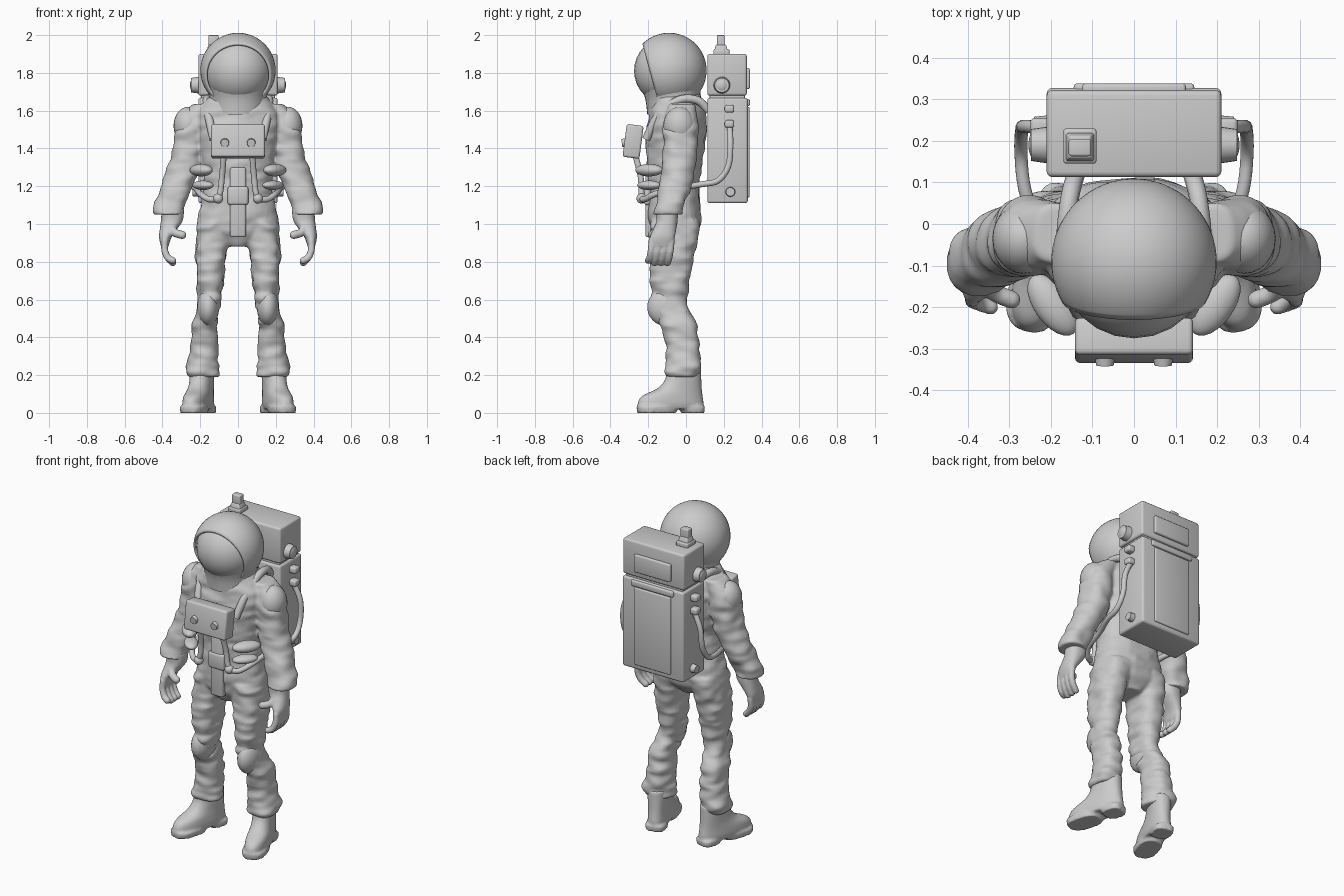
import bpy, bmesh, math
from mathutils import Vector, Matrix, noise

cube = bpy.data.objects.get("Cube")
if cube:
    bpy.data.objects.remove(cube)

grey = bpy.data.materials.new("suit_grey")
grey.use_nodes = True
grey.diffuse_color = (.6, .6, .6, 1)
grey.node_tree.nodes["Principled BSDF"].inputs["Base Color"].default_value = (.6, .6, .6, 1)
SIDES = (("left", 1), ("right", -1))
meshes = []


def add(name, data):
    obj = bpy.data.objects.new(name, data)
    bpy.context.scene.collection.objects.link(obj)
    data.materials.append(grey)
    return obj


def finish(name, bm, voxel=0):
    """Turn a bmesh into an object; a voxel size fuses its overlapping volumes."""
    bmesh.ops.recalc_face_normals(bm, faces=bm.faces)
    mesh = bpy.data.meshes.new(name)
    bm.to_mesh(mesh)
    bm.free()
    obj = add(name, mesh)
    if voxel:
        fuse = obj.modifiers.new("fuse", 'REMESH')
        fuse.mode = 'VOXEL'
        fuse.voxel_size = voxel
        fuse.use_smooth_shade = True
        soften = obj.modifiers.new("soften", 'SMOOTH')
        soften.factor = .5
        soften.iterations = 3
    meshes.append(obj)
    return obj


def spline(points, steps=5):
    """Smooth interpolation through tuples of any length."""
    pts = [Vector(p) for p in points]
    pts = [pts[0]] + pts + [pts[-1]]
    out = []
    for a, b, c, d in zip(pts, pts[1:], pts[2:], pts[3:]):
        for k in range(steps):
            t = k / steps
            out.append(b + (c - a) * (t / 2) + (a * 2 - b * 5 + c * 4 - d) * (t * t / 2)
                       + (b * 3 - a - c * 3 + d) * (t ** 3 / 2))
    return out + [pts[-1]]


def loft(bm, rings, s=1, fold=0, square=2.3, sides=32):
    """Stack of level rounded rings: x, y, z, half width, half depth."""
    loops = []
    for x, y, z, rx, ry in spline(rings):
        loop = []
        for k in range(sides):
            a = math.tau * k / sides
            c, d = math.cos(a), math.sin(a)
            px = math.copysign(abs(c) ** (2 / square), c)
            py = math.copysign(abs(d) ** (2 / square), d)
            f = fold * noise.noise(Vector((x + rx * px, y + ry * py, z * 2.4)) * 10)
            loop.append(bm.verts.new((s * (x + (rx + f) * px), y + (ry + f) * py, z)))
        loops.append(loop)
    for lo, hi in zip(loops, loops[1:]):
        for k in range(sides):
            j = (k + 1) % sides
            bm.faces.new((lo[k], lo[j], hi[j], hi[k]))
    bm.faces.new(loops[0])
    bm.faces.new(loops[-1])


def ball(bm, loc, size, rot=(0, 0, 0)):
    m = Matrix.LocRotScale(Vector(loc), Matrix.Rotation(rot[2], 3, 'Z').to_quaternion(), Vector(size))
    bmesh.ops.create_uvsphere(bm, u_segments=24, v_segments=16, radius=1, matrix=m)


def strand(bm, pts, r):
    for p in spline(pts):
        ball(bm, p, (r, r, r))


def ellipsoid(name, loc, size, turn=0):
    bm = bmesh.new()
    ball(bm, loc, size, (0, 0, turn))
    return finish(name, bm)


def box(name, lo, hi, bevel=.01, tilt=0, taper=1):
    lo, hi = Vector(lo), Vector(hi)
    bm = bmesh.new()
    bmesh.ops.create_cube(bm, size=1)
    for v in bm.verts:
        if v.co.z > 0:
            v.co.xy *= taper
    m = Matrix.LocRotScale((lo + hi) / 2, Matrix.Rotation(tilt, 3, 'X').to_quaternion(), hi - lo)
    bm.transform(m)
    bmesh.ops.bevel(bm, geom=bm.edges[:], offset=bevel, segments=3, profile=.5, affect='EDGES')
    return finish(name, bm)


def knob(name, loc, axis, r, depth):
    bm = bmesh.new()
    bmesh.ops.create_cone(bm, cap_ends=True, segments=24, radius1=r, radius2=r * .85, depth=depth)
    bm.transform(Matrix.Translation(loc) @ Vector(axis).to_track_quat('Z', 'Y').to_matrix().to_4x4())
    return finish(name, bm)


def hose(name, pts, r, s=1):
    curve = bpy.data.curves.new(name, 'CURVE')
    curve.dimensions = '3D'
    curve.bevel_depth = r
    curve.bevel_resolution = 4
    curve.use_fill_caps = True
    path = spline(pts)
    line = curve.splines.new('POLY')
    line.points.add(len(path) - 1)
    for point, p in zip(line.points, path):
        point.co = (s * p.x, p.y, p.z, 1)
    line.use_smooth = True
    return add(name, curve)


# Soft suit: torso, arms and legs fused into one skin
suit = bmesh.new()
loft(suit, [(0, -.06, .88, .06, .08), (0, -.06, .95, .18, .125), (0, -.06, 1.03, .212, .14),
            (0, -.06, 1.12, .195, .135), (0, -.065, 1.22, .18, .135), (0, -.06, 1.35, .195, .15),
            (0, -.05, 1.48, .22, .16), (0, -.045, 1.57, .23, .15), (0, -.05, 1.63, .19, .14),
            (0, -.06, 1.69, .14, .13)], fold=.012)
for side, s in SIDES:
    loft(suit, [(.19, -.02, 1.635, .05, .07), (.22, -.025, 1.58, .08, .085), (.25, -.03, 1.5, .085, .09),
                (.262, -.03, 1.4, .08, .095), (.285, -.04, 1.3, .088, .09), (.325, -.06, 1.2, .083, .085),
                (.36, -.085, 1.1, .083, .078), (.37, -.095, 1.05, .076, .076)], s, fold=.014)
    loft(suit, [(.11, -.06, 1.02, .1, .13), (.133, -.06, .9, .092, .122), (.147, -.075, .8, .078, .115),
                (.147, -.08, .7, .074, .105), (.15, -.088, .6, .06, .095), (.172, -.055, .5, .062, .1),
                (.18, -.025, .4, .072, .088), (.182, -.015, .3, .073, .088), (.187, -.02, .23, .09, .095),
                (.187, -.02, .19, .078, .085)], s, fold=.02)
finish("suit", suit, .009)

# Paired parts of the suit
for side, s in SIDES:
    ellipsoid(side + "_knee_pad", (s * .158, -.105, .56), (.058, .1, .1))
    ellipsoid(side + "_shoulder_pad", (s * .265, -.035, 1.52), (.076, .085, .1))

    glove = bmesh.new()
    loft(glove, [(.345, -.1, 1.08, .06, .058), (.35, -.1, 1.02, .058, .056), (.365, -.11, .98, .048, .06),
                 (.385, -.125, .93, .033, .066), (.388, -.13, .88, .02, .058)], s)
    for k in range(4):
        y = -.078 - .034 * k
        strand(glove, [(s * .388, y, .91), (s * .388, y - .005, .86), (s * .37, y - .012, .82),
                       (s * .345, y - .02, .795 + .012 * (k == 3))], .0185)
    strand(glove, [(s * .36, -.14, .99), (s * .335, -.165, .955), (s * .295, -.182, .942)], .022)
    finish(side + "_glove", glove, .006)

    # Boots turn outward around the ankle
    boot = bmesh.new()
    loft(boot, [(0, -.085, .02, .06, .17), (0, -.085, .05, .066, .18), (0, -.075, .09, .064, .165),
                (0, -.035, .13, .06, .12), (0, -.015, .18, .06, .097), (0, -.012, .24, .062, .092)])
    loft(boot, [(0, -.16, 0, .066, .105), (0, -.16, .035, .07, .11)], square=2.6)
    loft(boot, [(0, .035, 0, .058, .06), (0, .035, .035, .06, .064)], square=3)
    boot.transform(Matrix.Translation((s * .187, 0, 0)) @ Matrix.Rotation(s * .28, 4, 'Z'))
    finish(side + "_boot", boot, .008)

    # Waist pouches, straps and hoses
    ellipsoid(side + "_upper_pouch", (s * .195, -.195, 1.285), (.085, .045, .033), s * .95)
    ellipsoid(side + "_lower_pouch", (s * .185, -.195, 1.205), (.075, .04, .025), s * .9)
    hose(side + "_shoulder_strap", [(.14, .12, 1.6), (.155, .06, 1.655), (.165, -.04, 1.655),
                                    (.155, -.15, 1.57), (.13, -.21, 1.45)], .022, s)
    hose(side + "_life_support_hose", [(.075, -.27, 1.37), (.085, -.24, 1.25), (.1, -.235, 1.15),
                                       (.15, -.22, 1.13), (.2, -.16, 1.16), (.225, -.03, 1.19),
                                       (.262, .08, 1.21), (.272, .17, 1.23), (.27, .225, 1.31),
                                       (.262, .235, 1.43), (.215, .23, 1.53)], .016, s)
    ellipsoid(side + "_hose_joint", (s * .105, -.235, 1.135), (.027, .027, .027))

    # Fittings on the pack sides
    knob(side + "_pack_port", (s * .225, .19, 1.735), (s, 0, 0), .045, .045)
    ellipsoid(side + "_port_cap", (s * .238, .19, 1.735), (.016, .035, .035))
    for label, z in (("top", 1.61), ("middle", 1.53)):
        box(side + "_" + label + "_socket", (s * .22 - .03, .205, z - .02), (s * .22 + .03, .255, z + .02), .012)
    knob(side + "_low_socket", (s * .22, .235, 1.17), (s, 0, 0), .027, .04)

# Front placket and chest unit
box("placket", (-.042, -.215, .93), (.042, -.17, 1.3), .012)
box("waist_tab", (-.055, -.222, 1.1), (.055, -.17, 1.2), .015)
box("chest_unit", (-.142, -.325, 1.35), (.142, -.235, 1.525), .012, tilt=-.13)
for side, s in SIDES:
    knob(side + "_chest_knob", (s * .07, -.325, 1.43), (0, -1, -.13), .025, .03)

# Helmet: neck, open shell and visor
neck = bmesh.new()
loft(neck, [(0, -.065, 1.58, .15, .14), (0, -.07, 1.66, .152, .145), (0, -.08, 1.73, .165, .16)], square=2)
finish("neck_ring", neck)
facing = Vector((0, -.96, -.26)).normalized()
aim = facing.to_track_quat('Z', 'Y').to_matrix().to_4x4()
shell = bmesh.new()
bmesh.ops.create_uvsphere(shell, u_segments=48, v_segments=36, radius=.187)
opening = [f for f in shell.faces if f.calc_center_median().z > .187 * math.cos(math.radians(62))]
bmesh.ops.delete(shell, geom=opening, context='FACES')
shell.transform(Matrix.Translation((0, -.09, 1.813)) @ aim)
helmet = finish("helmet_shell", shell)
helmet.modifiers.new("thickness", 'SOLIDIFY').thickness = .012
ellipsoid("visor", (0, -.096, 1.811), (.179, .179, .179))

# Backpack with rear panels and antenna
box("pack_lower", (-.21, .113, 1.11), (.21, .327, 1.668), .013)
box("pack_upper", (-.21, .113, 1.68), (.21, .322, 1.9), .013)
box("pack_core", (-.195, .125, 1.6), (.195, .312, 1.75), .005)
box("upper_panel", (-.125, .31, 1.715), (.125, .338, 1.825), .008)
box("lower_panel", (-.125, .315, 1.14), (.125, .336, 1.62), .008)
box("panel_lip", (-.145, .315, 1.625), (.145, .338, 1.662), .008)
box("antenna_base", (-.17, .145, 1.89), (-.09, .23, 1.925), .008)
box("antenna_neck", (-.165, .15, 1.92), (-.095, .22, 1.95), .005, taper=.75)
box("antenna_tip", (-.157, .163, 1.93), (-.103, .205, 2), .006)

# Smooth shading with crisp edges kept
bpy.ops.object.select_all(action='DESELECT')
for obj in meshes:
    obj.select_set(True)
bpy.context.view_layer.objects.active = meshes[0]
bpy.ops.object.shade_smooth_by_angle(angle=.7)
